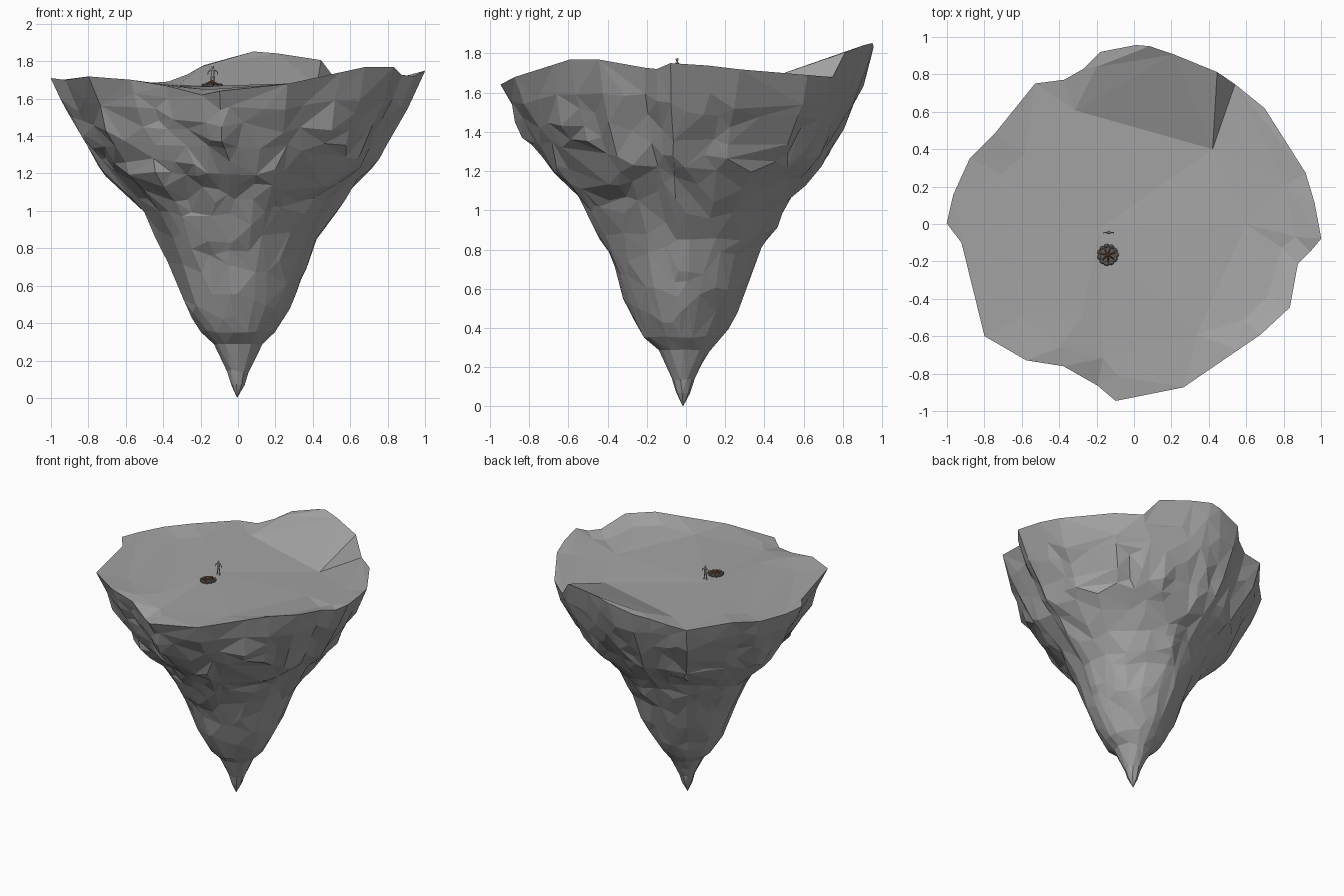
import bpy, bmesh, math, random
from mathutils import Vector, noise, geometry, Matrix

if "Cube" in bpy.data.objects:
    bpy.data.objects.remove(bpy.data.objects["Cube"])

random.seed(4)

# Rim of the island, counted round from the left: x, y, height
RIM = [(-1, 0, 1.71), (-.97, .15, 1.70), (-.88, .35, 1.69), (-.75, .48, 1.70), (-.53, .75, 1.68),
       (-.38, .77, 1.69), (-.27, .83, 1.73), (-.18, .92, 1.78), (0, .955, 1.83), (.1, .95, 1.86),
       (.28, .88, 1.83), (.45, .81, 1.80), (.54, .75, 1.68), (.70, .62, 1.69), (.92, .27, 1.72),
       (.97, .1, 1.74), (1, -.08, 1.75), (.94, -.15, 1.72), (.87, -.22, 1.73), (.83, -.45, 1.77),
       (.68, -.59, 1.77), (.4, -.78, 1.71), (.27, -.87, 1.68), (0, -.93, 1.65), (-.1, -.945, 1.64),
       (-.2, -.86, 1.62), (-.38, -.76, 1.67), (-.57, -.73, 1.70), (-.8, -.6, 1.72), (-.92, -.1, 1.70)]
# Points on the plateau; the first four are the tilted slab
PLATEAU = [(-.31, .6, 1.675), (.42, .4, 1.665), (.43, .73, 1.79), (-.2, .84, 1.77),
           (-.55, 0, 1.67), (0, .1, 1.67), (-.18, -.1, 1.665), (.3, -.54, 1.68), (-.28, -.5, 1.665),
           (.6, 0, 1.685), (-.48, .3, 1.675), (0, -.6, 1.66), (.62, .48, 1.68), (-.6, -.5, 1.68),
           (.55, -.54, 1.71), (-.15, -.25, 1.665)]
# Raised lip just inside the rim, except beside the slab
for i, (x, y, z) in enumerate(RIM):
    if not 6 <= i <= 12:
        PLATEAU.append((x * .86, y * .86, 1.67 + .5 * (z - 1.67)))
# Underside: height, share of the rim radius
PROFILE = [(0, .006), (.03, .025), (.16, .066), (.28, .135), (.36, .212), (.44, .262), (.6, .338),
           (.8, .413), (1.0, .526), (1.1, .606), (1.2, .718), (1.4, .86), (1.55, .94), (1.7, 1)]
# Ledges: angle in degrees, height, angular width, vertical width, push outwards
LEDGES = [(228, 1.17, 13, .05, .05), (238, 1.03, 14, .06, -.03), (318, 1.16, 12, .05, .04),
          (312, 1.05, 15, .05, -.03), (4, 1.25, 7, .1, -.03), (285, .37, 22, .03, .03),
          (340, .4, 14, .03, .02), (262, 1.2, 5, .12, -.04), (285, 1.2, 5, .12, .03),
          (120, 1.25, 10, .07, .03), (128, 1.1, 12, .06, -.02), (235, 1.5, 6, .12, -.02)]


def share(z):
    for (z0, r0), (z1, r1) in zip(PROFILE, PROFILE[1:]):
        if z <= z1:
            return r0 + (r1 - r0) * (z - z0) / (z1 - z0)
    return 1


def material(name, rgb):
    m = bpy.data.materials.new(name)
    m.diffuse_color = (*rgb, 1)
    m.use_nodes = True
    m.node_tree.nodes["Principled BSDF"].inputs["Base Color"].default_value = m.diffuse_color
    return m


def finish(bm, name, mat=None):
    bmesh.ops.recalc_face_normals(bm, faces=bm.faces)
    me = bpy.data.meshes.new(name)
    bm.to_mesh(me)
    bm.free()
    ob = bpy.data.objects.new(name, me)
    bpy.context.collection.objects.link(ob)
    if mat:
        me.materials.append(mat)
    return ob


def rod(bm, a, b, r0, r1, sides=6):
    a, b = Vector(a), Vector(b)
    rot = (b - a).to_track_quat('Z', 'Y').to_matrix().to_4x4()
    bmesh.ops.create_cone(bm, cap_ends=True, segments=sides, radius1=r0, radius2=r1,
                          depth=(b - a).length, matrix=Matrix.Translation((a + b) / 2) @ rot)


# Floating rock: rim, then rings running down to the tip
bm = bmesh.new()
rim = []
for a, b in zip(RIM, RIM[1:] + RIM[:1]):
    rim += [Vector(a), (Vector(a) + Vector(b)) / 2]
n = len(rim)
rings = [[bm.verts.new(p) for p in rim]]
LEVELS = 24
for k in range(1, LEVELS):
    f = 1 - k / LEVELS
    ring = []
    for p in rim:
        z = 1.7 * f
        flat = Vector((p.x, p.y, 0))
        d = flat.normalized()
        r = share(z) * (flat.length * f + .95 * (1 - f))
        q = Vector((d.x * r, d.y * r, z))
        fade = min(1, k / 4)
        s = Vector((q.x, q.y, q.z * .6))
        push = r * fade * (.05 * noise.noise(s * 4) + .04 * noise.noise(s * 9 + Vector((5, 1, 2))))
        ang = math.degrees(math.atan2(d.y, d.x))
        for la, lz, lw, lh, amp in LEDGES:
            da = (ang - la + 180) % 360 - 180
            push += fade * amp * math.exp(-(da / lw) ** 2 - ((z - lz) / lh) ** 2)
        q += d * push
        q.y -= .015 * (1 - f)
        q.z += (p.z - 1.7) * f ** 6 + fade * .04 * min(1, r * 3) * noise.noise(q * 6 + Vector((9, 9, 9)))
        ring.append(bm.verts.new(q))
    rings.append(ring)
for up, lo in zip(rings, rings[1:]):
    for i in range(n):
        j = (i + 1) % n
        if random.random() < .5:
            bm.faces.new((up[i], up[j], lo[j]))
            bm.faces.new((up[i], lo[j], lo[i]))
        else:
            bm.faces.new((up[i], up[j], lo[i]))
            bm.faces.new((up[j], lo[j], lo[i]))
tip = bm.verts.new((-.005, -.015, 0))
for i in range(n):
    bm.faces.new((rings[-1][i], rings[-1][(i + 1) % n], tip))

# Plateau with the tilted slab, triangulated inside the rim
pts = rim + [Vector(p) for p in PLATEAU]
top = rings[0] + [bm.verts.new(p) for p in PLATEAU]
creases = [(n, n + 1), (n + 1, n + 2), (n, n + 3), (n + 2, 22), (n + 3, 14), (n + 1, 24)]
res = geometry.delaunay_2d_cdt([p.xy for p in pts], creases, [list(range(n))[::-1]], 1, 1e-6)
for face in res[2]:
    ids = [res[3][v][0] for v in face if res[3][v]]
    if len(set(ids)) == 3:
        bm.faces.new([top[i] for i in ids])
rock = finish(bm, "floating_rock", material("rock", (.37, .37, .37)))
dec = rock.modifiers.new("facets", 'DECIMATE')
dec.ratio = .3

# Campfire: ring of stones and a tent of logs
FX, FY, FZ = -.14, -.165, 1.667
bm = bmesh.new()
for i in range(11):
    a = math.tau * i / 11
    s = random.uniform(.013, .017)
    mat = Matrix.Translation((FX + .048 * math.cos(a), FY + .048 * math.sin(a), FZ + .004)) @ \
        Matrix.Rotation(a, 4, 'Z') @ Matrix.Diagonal((.8, 1.1, .75, 1))
    bmesh.ops.create_icosphere(bm, subdivisions=1, radius=s, matrix=mat)
finish(bm, "fire_stones", material("stone", (.16, .15, .14)))
bm = bmesh.new()
bmesh.ops.create_circle(bm, cap_ends=True, segments=12, radius=.047,
                        matrix=Matrix.Translation((FX, FY, FZ + .004)))
finish(bm, "ash_bed", material("ash", (.12, .11, .11)))
bm = bmesh.new()
for i in range(7):
    a = math.tau * i / 7 + .3
    c, s = math.cos(a), math.sin(a)
    rod(bm, (FX + .042 * c, FY + .042 * s, FZ + .006), (FX - .006 * c, FY - .006 * s, FZ + .03), .005, .004)
finish(bm, "fire_logs", material("wood", (.3, .13, .06)))

# Small standing figure, right half mirrored to the left
PX, PY, PZ = -.135, -.045, 1.668
bm = bmesh.new()
for sx in (1, -1):
    def at(x, y, z):
        return (PX + sx * x, PY + y, PZ + z)
    rod(bm, at(.011, 0, .004), at(.006, 0, .052), .003, .005)
    rod(bm, at(.011, -.008, .003), at(.011, .003, .003), .003, .003)
    rod(bm, at(.010, 0, .086), at(.025, 0, .075), .004, .003)
    rod(bm, at(.025, 0, .075), at(.027, -.006, .06), .003, .002)
rod(bm, (PX, PY, PZ + .046), (PX, PY, PZ + .086), .007, .010, 8)
rod(bm, (PX, PY, PZ + .084), (PX, PY, PZ + .094), .003, .003)
bmesh.ops.create_icosphere(bm, subdivisions=2, radius=.008, matrix=Matrix.Translation((PX, PY, PZ + .100)))
finish(bm, "standing_figure")
